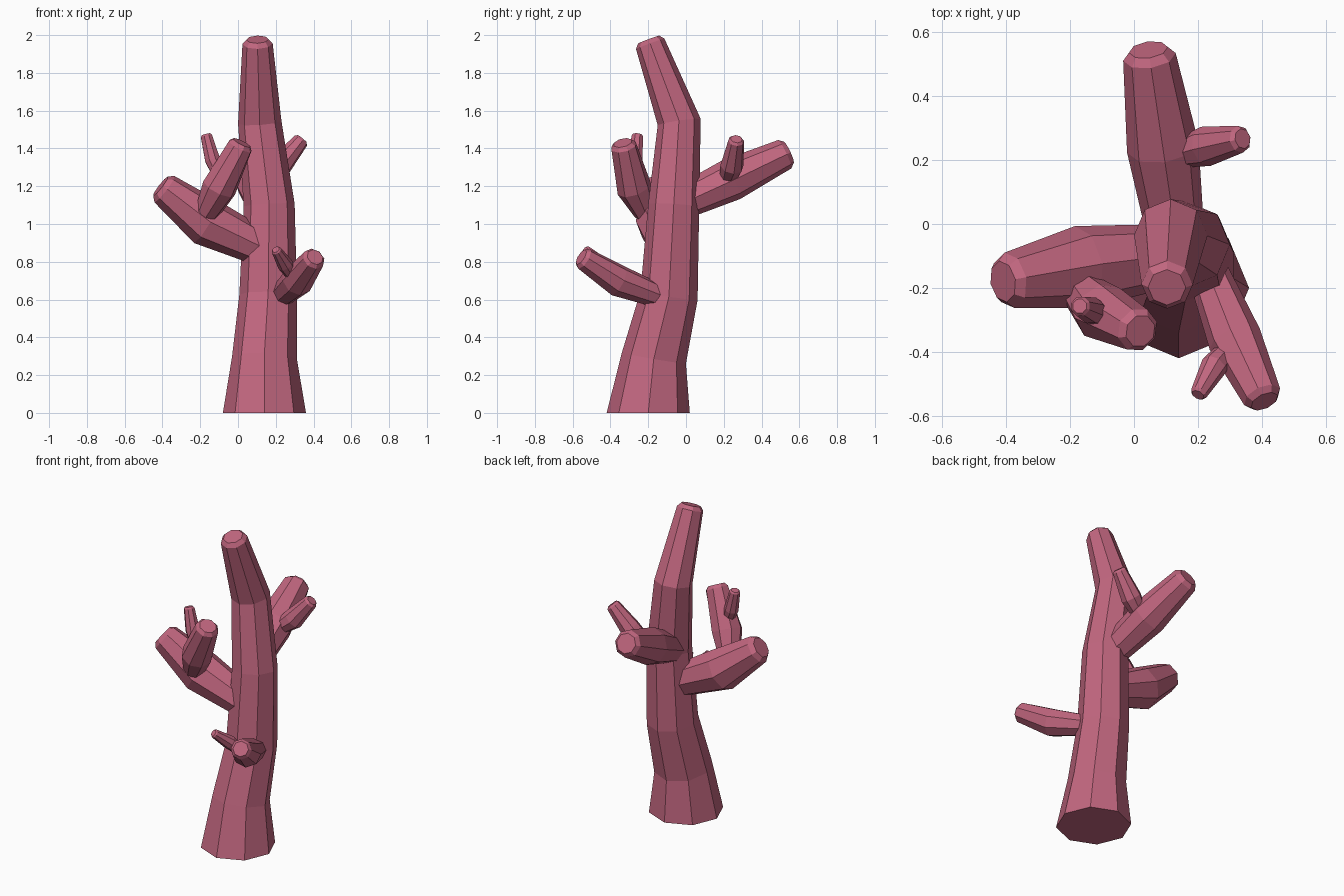
import bpy, bmesh, math
from mathutils import Vector

if "Cube" in bpy.data.objects:
    bpy.data.objects.remove(bpy.data.objects["Cube"])

bark = bpy.data.materials.new("dusty_pink")
bark.diffuse_color = (0.54, 0.135, 0.215, 1)
bark.use_nodes = True
bark.node_tree.nodes["Principled BSDF"].inputs["Base Color"].default_value = bark.diffuse_color


def limb(name, stations, flat_base=False, sides=8):
    """Faceted tapering tube through (x, y, z, radius) stations, with a chamfered tip."""
    pts = [Vector(s[:3]) for s in stations]
    rad = [s[3] for s in stations]
    # pull the last ring back and add a smaller ring to chamfer the tip
    d = (pts[-1] - pts[-2]).normalized()
    tip = pts[-1].copy()
    pts[-1] = tip - d * rad[-1] * 0.3
    pts.append(tip)
    rad.append(rad[-1] * 0.74)
    bm = bmesh.new()
    rings = []
    for i, p in enumerate(pts):
        a = (pts[i] - pts[i - 1]).normalized() if i else Vector()
        b = (pts[i + 1] - p).normalized() if i < len(pts) - 1 else Vector()
        n = (a + b).normalized()
        if flat_base and i == 0:
            n = Vector((0, 0, 1))
        # steep limbs use x as reference, shallow ones use the vertical
        ref = Vector((1, 0, 0)) if flat_base else Vector((0, 0, 1))
        u = (ref - n * ref.dot(n)).normalized()
        v = n.cross(u)
        rings.append([bm.verts.new(p + rad[i] * (u * math.cos(t) + v * math.sin(t)))
                      for t in (2 * math.pi * k / sides for k in range(sides))])
    for r0, r1 in zip(rings, rings[1:]):
        for k in range(sides):
            j = (k + 1) % sides
            bm.faces.new((r0[k], r0[j], r1[j], r1[k]))
    bm.faces.new(rings[0][::-1])
    bm.faces.new(rings[-1])
    bmesh.ops.recalc_face_normals(bm, faces=bm.faces)
    me = bpy.data.meshes.new(name)
    bm.to_mesh(me)
    bm.free()
    me.materials.append(bark)
    bpy.context.collection.objects.link(bpy.data.objects.new(name, me))


# trunk
limb("trunk", [(0.14, -0.20, 0, 0.22), (0.14, -0.17, 0.29, 0.172),
               (0.16, -0.09, 0.62, 0.153), (0.165, -0.065, 1.10, 0.135),
               (0.115, -0.036, 1.54, 0.115), (0.103, -0.198, 1.977, 0.08)], True)

# left branch with its upright fork and twig
limb("left_branch", [(0.10, -0.10, 0.885, 0.10), (-0.165, -0.135, 1.01, 0.130),
                     (-0.41, -0.18, 1.20, 0.088)])
limb("left_fork", [(-0.165, -0.21, 1.06, 0.065), (-0.10, -0.275, 1.19, 0.093),
                   (0.02, -0.335, 1.43, 0.07)])
limb("left_twig", [(-0.10, -0.285, 1.26, 0.035), (-0.135, -0.27, 1.34, 0.043),
                   (-0.17, -0.257, 1.475, 0.032)])

# low front branch and twig
limb("front_branch", [(0.235, -0.16, 0.625, 0.065), (0.315, -0.36, 0.70, 0.085),
                      (0.408, -0.555, 0.825, 0.062)])
limb("front_twig", [(0.285, -0.40, 0.73, 0.032), (0.25, -0.445, 0.785, 0.042),
                    (0.20, -0.535, 0.865, 0.027)])

# back branch and twig
limb("back_branch", [(0.13, -0.03, 1.11, 0.09), (0.09, 0.24, 1.235, 0.113),
                     (0.045, 0.545, 1.38, 0.083)])
limb("back_twig", [(0.14, 0.22, 1.24, 0.045), (0.225, 0.243, 1.31, 0.063),
                   (0.34, 0.267, 1.45, 0.043)])
